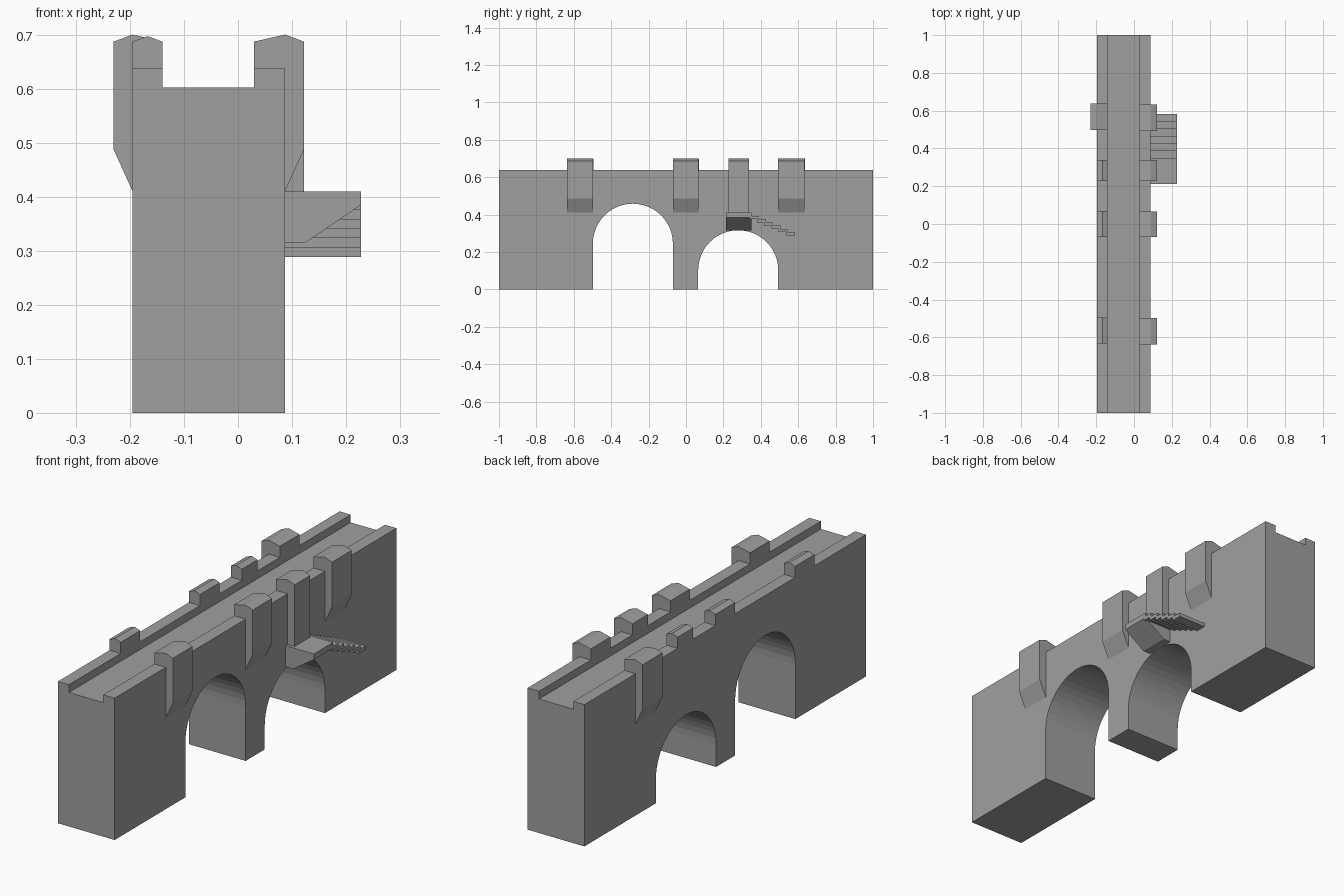
import bpy, bmesh, math
from mathutils import Vector

cube = bpy.data.objects.get("Cube")
if cube:
    bpy.data.objects.remove(cube, do_unlink=True)

stone = bpy.data.materials.new("grey_stone")
stone.use_nodes = True
GREY = (0.35, 0.35, 0.35, 1)
stone.diffuse_color = GREY
stone.node_tree.nodes["Principled BSDF"].inputs["Base Color"].default_value = GREY


def extrude(name, outline, axis, start, end):
    """Prism from a closed 2D outline: (x, z) swept along y, or (y, z) along x."""
    bm = bmesh.new()
    if axis == "y":
        verts = [bm.verts.new((a, start, b)) for a, b in outline]
        shift = Vector((0, end - start, 0))
    else:
        verts = [bm.verts.new((start, a, b)) for a, b in outline]
        shift = Vector((end - start, 0, 0))
    face = bm.faces.new(verts)
    new = bmesh.ops.extrude_face_region(bm, geom=[face], use_keep_orig=True)
    bmesh.ops.translate(bm, vec=shift,
                        verts=[v for v in new["geom"] if isinstance(v, bmesh.types.BMVert)])
    bmesh.ops.recalc_face_normals(bm, faces=bm.faces)
    mesh = bpy.data.meshes.new(name)
    bm.to_mesh(mesh)
    bm.free()
    mesh.materials.append(stone)
    obj = bpy.data.objects.new(name, mesh)
    bpy.context.collection.objects.link(obj)
    return obj


# Main dimensions
LEFT, RIGHT = 0.087, -0.195        # wall faces
IN_LEFT, IN_RIGHT = 0.03, -0.14    # inner parapet faces
DECK, PARAPET = 0.602, 0.637
SHOULDER, PEAK = 0.687, 0.70

# Wall with sunken walkway
wall = extrude("wall", [(RIGHT, 0), (LEFT, 0), (LEFT, PARAPET), (IN_LEFT, PARAPET),
                        (IN_LEFT, DECK), (IN_RIGHT, DECK), (IN_RIGHT, PARAPET),
                        (RIGHT, PARAPET)], "y", -1, 1)

# Two arched openings
RADIUS, SEGMENTS = 0.214, 24
for name, centre, spring in (("tall_arch", -0.284, 0.244), ("low_arch", 0.279, 0.102)):
    outline = [(centre - RADIUS, -0.1), (centre + RADIUS, -0.1)]
    for i in range(SEGMENTS + 1):
        a = math.pi * i / SEGMENTS
        outline.append((centre + RADIUS * math.cos(a), spring + RADIUS * math.sin(a)))
    cutter = extrude(name + "_cutter", outline, "x", -0.4, 0.4)
    cutter.hide_render = True
    mod = wall.modifiers.new(name, "BOOLEAN")
    mod.operation = "DIFFERENCE"
    mod.solver = "EXACT"
    mod.object = cutter
    bpy.context.view_layer.objects.active = wall
    bpy.ops.object.modifier_apply(modifier=name)
    bpy.data.objects.remove(cutter, do_unlink=True)


# Buttresses that climb the wall face and cap the parapet
def buttress(name, face, inner, y0, y1, sloped=True):
    out = face + math.copysign(0.035, face)
    foot = [(out, 0.487), (face, 0.41)] if sloped else [(out, 0.41), (face, 0.41)]
    extrude(name, [(inner, PARAPET), (inner, SHOULDER), (face, PEAK), (out, SHOULDER)]
            + foot + [(face, PARAPET)], "y", y0, y1)


buttress("left_front_buttress", LEFT, IN_LEFT, -0.637, -0.497)
buttress("left_middle_buttress", LEFT, IN_LEFT, -0.07, 0.067)
buttress("left_stair_pillar", LEFT, IN_LEFT, 0.228, 0.338, sloped=False)
buttress("left_back_buttress", LEFT, IN_LEFT, 0.493, 0.633)
buttress("right_back_buttress", RIGHT, IN_RIGHT, 0.497, 0.637)

# Small merlons on the right parapet
for name, y0, y1 in (("front", -0.633, -0.495), ("middle", -0.07, 0.07), ("rear", 0.228, 0.338)):
    extrude("right_" + name + "_merlon",
            [(RIGHT, PARAPET), (RIGHT, SHOULDER), ((RIGHT + IN_RIGHT) / 2, 0.697),
             (IN_RIGHT, SHOULDER), (IN_RIGHT, PARAPET)], "y", y0, y1)

# Landing with a bevelled underside
OUTER = 0.228
extrude("landing", [(LEFT, 0.41), (OUTER, 0.41), (OUTER, 0.385), (0.125, 0.315),
                    (LEFT, 0.315)], "y", 0.213, 0.35)

# Steps descending towards the back
RUN, RISE = 0.0388, 0.0173
for i in range(6):
    top, y = 0.41 - RISE * (i + 1), 0.35 + RUN * i
    extrude(f"step_{i + 1}", [(LEFT, top), (OUTER, top), (OUTER, top - RISE),
                              (LEFT, top - RISE)], "y", y - 0.01, y + RUN)
